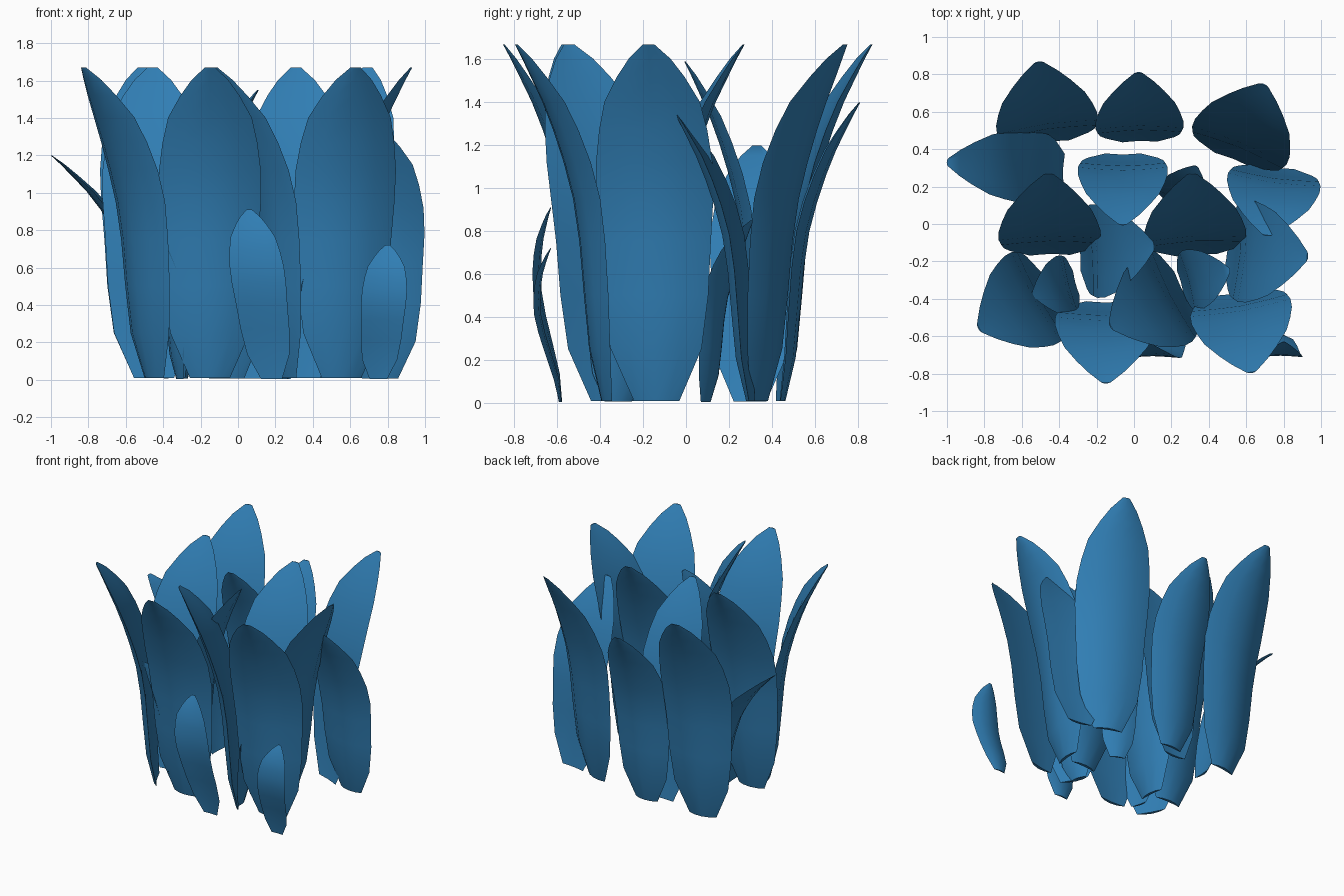
import bpy, bmesh, math
from mathutils import Vector

if "Cube" in bpy.data.objects:
    bpy.data.objects.remove(bpy.data.objects["Cube"])

blue = bpy.data.materials.new("leaf_blue")
blue.diffuse_color = (0.03, 0.21, 0.46, 1)
blue.use_nodes = True
blue.node_tree.nodes["Principled BSDF"].inputs["Base Color"].default_value = blue.diffuse_color

# Leaf profile: height fraction, outward curl fraction, width fraction
PROFILE = [(.005, -.05, .39), (.15, .06, .78), (.30, .11, .90), (.45, .16, .95),
           (.57, .23, 1.0), (.67, .34, 1.0), (.76, .47, .93), (.84, .61, .82),
           (.91, .77, .58), (.96, .89, .36), (1, 1, .10)]
# Cupped cross-section: side fraction, depth fraction
SECTION = [(-1, -.85), (-.55, .2), (0, .6), (.55, .2),
           (1, -.85), (.55, -.65), (0, -.5), (-.55, -.65)]


def leaf(name, x, y, angle, h, w, curl, lean=0.0, side=0.0):
    """Lofted leaf that rises from (x, y) and curls over towards angle."""
    a = math.radians(angle)
    out = Vector((math.cos(a), math.sin(a), 0))
    across = Vector((-math.sin(a), math.cos(a), 0))
    bm = bmesh.new()
    rings = []
    for t, c, k in PROFILE:
        centre = Vector((x, y, t * h)) + out * (c * curl + t * lean) + across * (t * side)
        depth = .095 * w * k
        rings.append([bm.verts.new(centre + across * (s * k * w / 2) + out * (d * depth))
                      for s, d in SECTION])
    n = len(SECTION)
    for lo, hi in zip(rings, rings[1:]):
        for i in range(n):
            j = (i + 1) % n
            bm.faces.new((lo[i], lo[j], hi[j], hi[i]))
    bm.faces.new(rings[0])
    bm.faces.new(rings[-1])
    bmesh.ops.recalc_face_normals(bm, faces=bm.faces)
    mesh = bpy.data.meshes.new(name)
    bm.to_mesh(mesh)
    bm.free()
    mesh.materials.append(blue)
    ob = bpy.data.objects.new(name, mesh)
    bpy.context.collection.objects.link(ob)
    bpy.ops.object.select_all(action='DESELECT')
    ob.select_set(True)
    bpy.context.view_layer.objects.active = ob
    bpy.ops.object.shade_smooth_by_angle(angle=math.radians(50))


# Tall leaves: base x, base y, direction
for i, (x, y, ang) in enumerate([
        (-.455, .47, 98), (.545, .375, 68), (-.45, -.13, 91), (.33, -.13, 93),
        (.53, -.14, -5), (-.48, -.365, 209), (.23, -.365, 207),
        (-.15, -.45, 270), (.56, -.40, 280)]):
    leaf(f"tall_leaf_{i + 1}", x, y, ang, 1.67, .545, .40)

# Medium leaves
leaf("back_leaf", .03, .47, 91, 1.40, .47, .34)
leaf("centre_leaf", -.06, .345, 270, 1.59, .48, .35)
leaf("right_leaf", .755, .275, 262, 1.37, .50, .34)
leaf("inner_leaf", -.26, -.15, 5, 1.55, .50, .37)
leaf("left_drooping_leaf", -.41, .30, 177, 1.2, .39, .49, lean=.10)

# Small leaves: the front pair bow outward and curl back in
leaf("front_small_leaf", .18, -.57, 90, .91, .29, .25, lean=-.31, side=.12)
leaf("front_right_small_leaf", .75, -.57, 90, .72, .24, .25, lean=-.31, side=-.05)
leaf("left_small_leaf", -.33, -.32, 195, .9, .33, .22)
leaf("right_small_leaf", .27, -.31, 15, .9, .33, .25)
leaf("middle_small_leaf", .24, .11, 65, .85, .28, .22)
